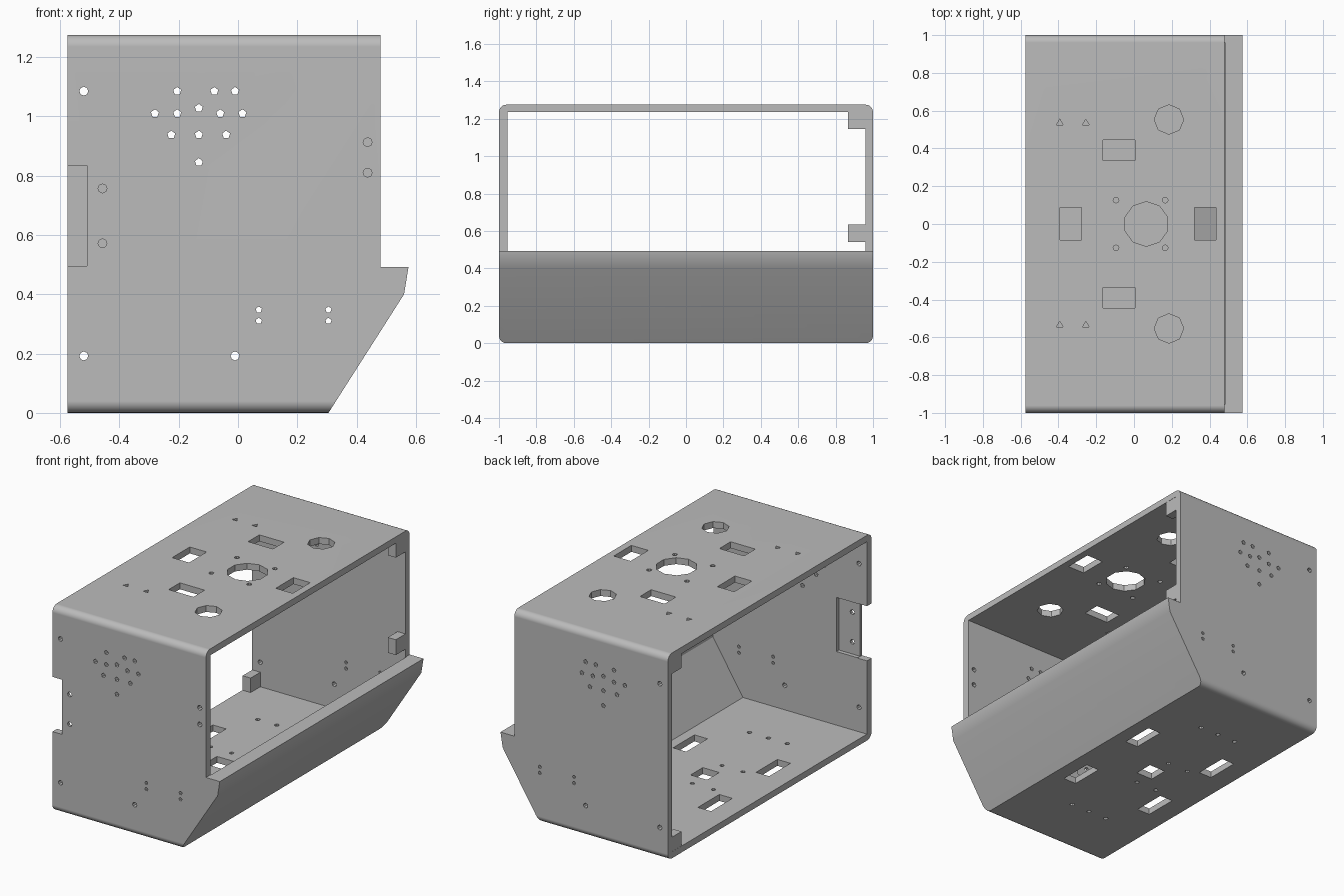
import bpy, bmesh, math
from mathutils import Matrix, Vector

old = bpy.data.objects.get("Cube")
if old:
    bpy.data.objects.remove(old, do_unlink=True)

grey = bpy.data.materials.new("case_grey")
grey.use_nodes = True
colour = (0.5, 0.5, 0.5, 1)
grey.diffuse_color = colour
grey.node_tree.nodes["Principled BSDF"].inputs["Base Color"].default_value = colour


def make_object(name, bm):
    bmesh.ops.recalc_face_normals(bm, faces=bm.faces)
    mesh = bpy.data.meshes.new(name)
    bm.to_mesh(mesh)
    bm.free()
    mesh.materials.append(grey)
    obj = bpy.data.objects.new(name, mesh)
    bpy.context.collection.objects.link(obj)
    return obj


def prism(bm, profile, y0, y1):
    """Extrude an x-z profile along y."""
    face = bm.faces.new([bm.verts.new((x, y0, z)) for x, z in profile])
    new = bmesh.ops.extrude_face_region(bm, geom=[face])["geom"]
    verts = [g for g in new if isinstance(g, bmesh.types.BMVert)]
    bmesh.ops.translate(bm, verts=verts, vec=(0, y1 - y0, 0))


def box(bm, x0, x1, y0, y1, z0, z1):
    prism(bm, [(x0, z0), (x1, z0), (x1, z1), (x0, z1)], y0, y1)


def drill(bm, centre, radius, sides, axis="Z", depth=0.12):
    turn = Matrix.Rotation(math.pi / 2, 4, "X") if axis == "Y" else Matrix()
    bmesh.ops.create_cone(bm, cap_ends=True, segments=sides, radius1=radius,
                          radius2=radius, depth=depth,
                          matrix=Matrix.Translation(Vector(centre)) @ turn)


def cut(target, bm, name):
    cutter = make_object(name, bm)
    cutter.hide_render = True
    mod = target.modifiers.new(name, "BOOLEAN")
    mod.operation, mod.solver, mod.object = "DIFFERENCE", "EXACT", cutter
    bpy.context.view_layer.objects.active = target
    bpy.ops.object.modifier_apply(modifier=name)
    bpy.data.objects.remove(cutter, do_unlink=True)


BACK_X, RIM_X, TOP = -0.575, 0.48, 1.275
FLOOR, CEILING = 0.04, 1.235
INNER_FRONT, INNER_BACK = -0.955, 0.96

# Outer shell with sloped lower lip and rounded long edges
bm = bmesh.new()
prism(bm, [(BACK_X, 0), (0.305, 0), (0.56, 0.40), (0.575, 0.492),
           (RIM_X, 0.492), (RIM_X, TOP), (BACK_X, TOP)], -1, 1)


def is_long_edge(edge):
    a, b = (v.co for v in edge.verts)
    level = abs(a.z - b.z) < 1e-4 and abs(a.y - b.y) < 1e-4
    return level and (a.z < 0.01 or a.z > TOP - 0.01)


bmesh.ops.bevel(bm, geom=[e for e in bm.edges if is_long_edge(e)], offset=0.04,
                segments=5, profile=0.5, affect="EDGES")
case = make_object("case_shell", bm)

# Hollow interior, open on both long sides
bm = bmesh.new()
prism(bm, [(-0.7, FLOOR), (0.277, FLOOR), (0.483, 0.36), (0.483, CEILING),
           (-0.7, CEILING)], INNER_FRONT, INNER_BACK)
cut(case, bm, "cavity_cutter")

bm = bmesh.new()
# Matching holes in both end walls: speaker grille and screw holes
grille = [(-0.205, 1.085), (-0.08, 1.085), (-0.01, 1.085), (-0.28, 1.01),
          (-0.205, 1.01), (-0.06, 1.01), (0.015, 1.01), (-0.132, 1.028),
          (-0.225, 0.938), (-0.132, 0.938), (-0.04, 0.938), (-0.132, 0.845)]
slots = [(x, z) for x in (0.07, 0.305) for z in (0.31, 0.348)]
screws = [(-0.52, 1.085), (-0.52, 0.192), (-0.01, 0.192)]
for y in (-0.98, 0.98):
    for x, z in grille:
        drill(bm, (x, y, z), 0.014, 5, "Y")
    for x, z in slots:
        drill(bm, (x, y, z), 0.011, 5, "Y")
    for x, z in screws:
        drill(bm, (x, y, z), 0.015, 8, "Y")

# Front wall only: switch screws and edge notch
for x, z in [(-0.457, 0.757), (-0.457, 0.572), (0.437, 0.913), (0.437, 0.81)]:
    drill(bm, (x, -0.98, z), 0.015, 8, "Y")
box(bm, -0.65, -0.51, -1.05, -0.9, 0.495, 0.835)

# Top panel: round openings, rectangular windows and small holes
drill(bm, (0.065, 0, 1.255), 0.118, 10)
for s in (-1, 1):
    drill(bm, (0.185, s * 0.553, 1.255), 0.078, 8)
    box(bm, -0.165, 0.005, s * 0.39 - 0.055, s * 0.39 + 0.055, 1.2, 1.32)
    for x in (-0.095, 0.165):
        drill(bm, (x, s * 0.126, 1.255), 0.015, 8)
    for x in (-0.393, -0.255):
        drill(bm, (x, s * 0.535, 1.255), 0.02, 3)
for x in (-0.335, 0.377):
    box(bm, x - 0.058, x + 0.058, -0.085, 0.088, 1.2, 1.32)

# Floor: four slots, a square opening and screw holes
box(bm, -0.187, -0.073, -0.06, 0.06, -0.05, 0.08)
for s in (-1, 1):
    for x in (0.17, -0.40):
        box(bm, x - 0.045, x + 0.045, s * 0.285 - 0.105, s * 0.285 + 0.105, -0.05, 0.08)
    for x in (-0.02, -0.15, -0.28):
        drill(bm, (x, s * 0.595, 0.02), 0.014, 8)
    for x in (-0.145, -0.29):
        drill(bm, (x, s * 0.145, 0.02), 0.013, 8)
cut(case, bm, "hole_cutter")

# Shallow recess inside the front wall beside the notch
bm = bmesh.new()
box(bm, -0.54, -0.366, -0.98, -0.9, 0.497, 0.833)
cut(case, bm, "recess_cutter")

# Smooth rounded edges, flat panels
bpy.ops.object.select_all(action="DESELECT")
case.select_set(True)
bpy.context.view_layer.objects.active = case
bpy.ops.object.shade_smooth_by_angle(angle=math.radians(30))
weighted = case.modifiers.new("weighted_normals", "WEIGHTED_NORMAL")
weighted.keep_sharp = True

# Mounting blocks in the corners of the back wall
blocks = {"upper_rim_block": (0.424, 1.145), "lower_rim_block": (0.424, 0.54),
          "upper_rear_block": (-0.574, 1.145), "lower_rear_block": (-0.574, 0.035)}
for name, (x, z) in blocks.items():
    bm = bmesh.new()
    box(bm, x, x + 0.055, 0.865, 0.975, z, z + 0.095)
    make_object(name, bm)
